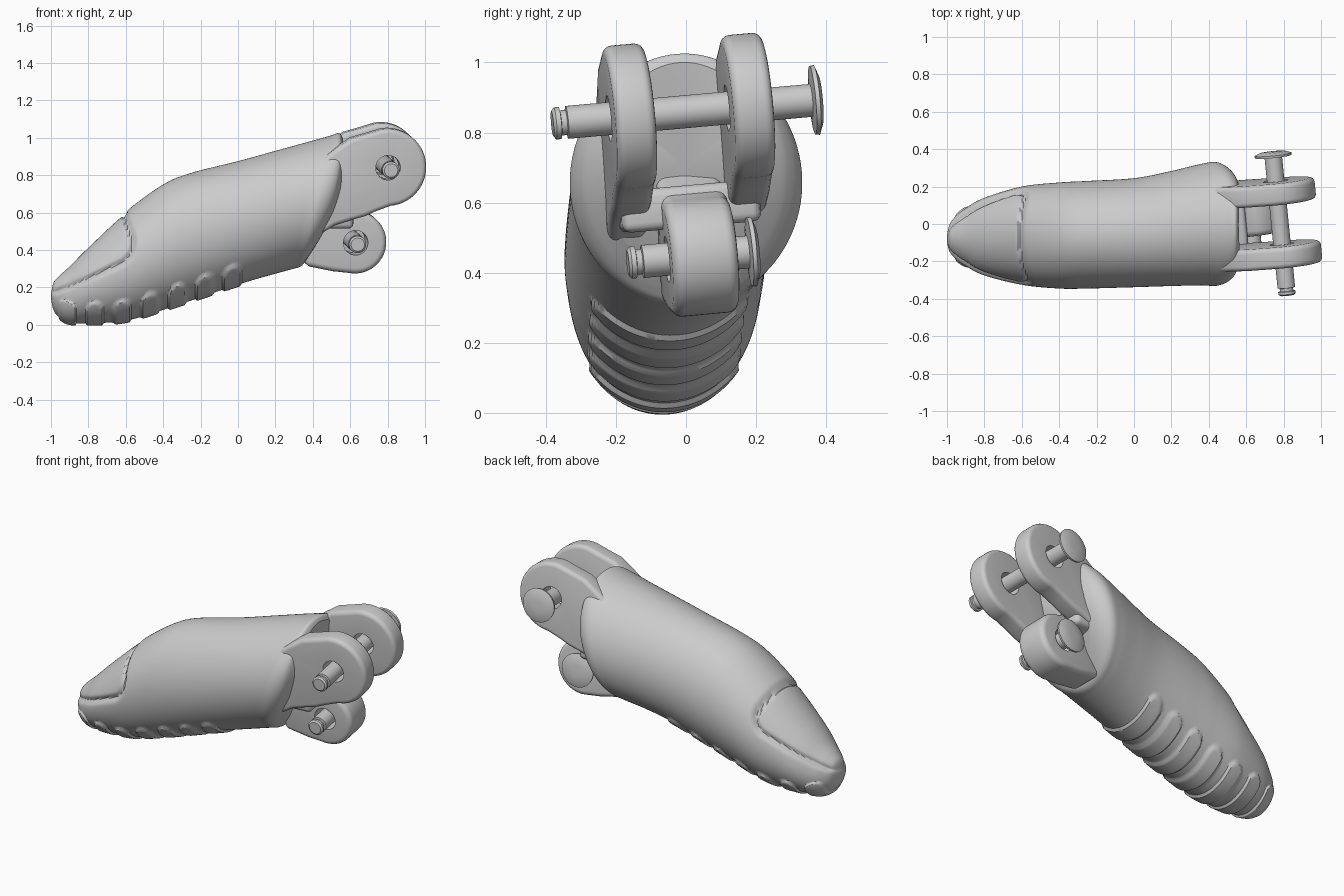
import bpy, bmesh
from math import sin, cos, pi, hypot, exp, radians
from mathutils import Vector, Matrix

cube = bpy.data.objects.get("Cube")
if cube:
    bpy.data.objects.remove(cube, do_unlink=True)

grey = bpy.data.materials.new("grey_plastic")
grey.use_nodes = True
grey.diffuse_color = (0.6, 0.6, 0.6, 1)
grey.node_tree.nodes["Principled BSDF"].inputs["Base Color"].default_value = (0.6, 0.6, 0.6, 1)

# Hinge frame: local y runs along the slightly tilted pins
axis = Vector((-0.1, 1, 0.09)).normalized()
side = axis.cross(Vector((0, 0, 1))).normalized()
up = side.cross(axis)
TILT = Matrix((side, axis, up)).transposed().to_4x4()


def make_object(name, bm, matrix=None):
    bmesh.ops.recalc_face_normals(bm, faces=bm.faces)
    mesh = bpy.data.meshes.new(name)
    bm.to_mesh(mesh)
    bm.free()
    mesh.materials.append(grey)
    obj = bpy.data.objects.new(name, mesh)
    bpy.context.collection.objects.link(obj)
    if matrix:
        obj.matrix_world = matrix
    return obj


def activate(obj):
    bpy.ops.object.select_all(action='DESELECT')
    obj.select_set(True)
    bpy.context.view_layer.objects.active = obj


def smooth(obj, angle=35):
    activate(obj)
    bpy.ops.object.shade_smooth_by_angle(angle=radians(angle))


def loft(bm, rings):
    """Join rings of points with quads and close both ends with fans."""
    loops = [[bm.verts.new(p) for p in ring] for ring in rings]
    n = len(loops[0])
    for a, b in zip(loops, loops[1:]):
        for i in range(n):
            j = (i + 1) % n
            bm.faces.new((a[i], a[j], b[j], b[i]))
    for loop in (loops[0], loops[-1]):
        hub = bm.verts.new(sum((v.co for v in loop), Vector()) / n)
        for i in range(n):
            bm.faces.new((loop[i], loop[(i + 1) % n], hub))


# Fingertip body
# each section: top x, top z, bottom x, bottom z, right y, left y, side bow
SECTIONS = [Vector(s) for s in (
    (-1, .17, -1, .14, -.1, -.06, 0),
    (-.985, .235, -.985, .075, -.15, 0, 0),
    (-.95, .275, -.95, .035, -.19, .045, 0),
    (-.9, .32, -.9, .012, -.225, .085, 0),
    (-.8, .42, -.8, .008, -.275, .14, 0),
    (-.6, .605, -.6, .022, -.325, .2, 0),
    (-.4, .75, -.4, .08, -.345, .222, 0),
    (-.25, .812, -.25, .13, -.345, .23, 0),
    (0, .875, 0, .215, -.338, .245, 0),
    (.2, .93, .17, .265, -.332, .28, 0),
    (.4, .985, .29, .298, -.328, .32, .01),
    (.49, 1.01, .335, .312, -.33, .33, .03),
    (.54, 1.025, .36, .34, -.3, .29, .055),
    (.56, 1.0, .4, .4, -.24, .23, .06),
)]
STEPS, AROUND = 20, 160


def spline(pts, steps):
    out = []
    for i in range(len(pts) - 1):
        p0, p1, p2 = pts[max(i - 1, 0)], pts[i], pts[i + 1]
        p3 = pts[min(i + 2, len(pts) - 1)]
        for k in range(steps):
            t = k / steps
            out.append(p1 + t * (p2 - p0) / 2
                       + t * t * (p0 - 2.5 * p1 + 2 * p2 - p3 / 2)
                       + t ** 3 * (1.5 * (p1 - p2) + (p3 - p0) / 2))
    return out + [pts[-1]]


def step(d, width):
    """1 inside (negative d), 0 outside, with a soft edge."""
    t = min(max(0.5 - d / width, 0), 1)
    return t * t * (3 - 2 * t)


def nail_distance(p):
    r = 0.1
    a = (0.18 + 0.5 * (p.x + 1) + 0.15 * (p.y + 0.08) - p.z) * 0.9 + r
    b = p.x + 0.56 + 0.3 * (p.z - 0.45) + r
    return hypot(max(a, 0), max(b, 0)) + min(max(a, b), 0) - r


def relief(p, bottom):
    """Nail groove and grip pads as an outward offset."""
    d = nail_distance(p)
    h = -0.02 * exp(-(d / 0.014) ** 2) - 0.008 * step(d, 0.02)
    for k in range(7):
        pad = hypot(p.x + 0.03 + 0.147 * k, max(p.z - bottom - 0.07, 0)) - 0.045
        h += 0.013 * step(pad, 0.008)
    return h


rings = []
for xt, zt, xb, zb, y0, y1, bow in spline(SECTIONS, STEPS):
    top, low = Vector((xt, 0, zt)), Vector((xb, 0, zb))
    mid = (top + low) / 2 + Vector((0, (y0 + y1) / 2, 0))
    ring = []
    for i in range(AROUND):
        c, s = cos(2 * pi * i / AROUND), sin(2 * pi * i / AROUND)
        out = (top - low) / 2 * c + Vector((0, (y1 - y0) / 2 * s, 0))
        p = mid + out + Vector((bow * s * s, 0, 0))
        p += out.normalized() * relief(p, zb) * min(1, out.length / 0.1)
        ring.append(p)
    rings.append(ring)
bm = bmesh.new()
loft(bm, rings)
smooth(make_object("fingertip_body", bm), 40)


# Hinge lugs
def cylinder(radius, length, segments=40):
    bm = bmesh.new()
    bmesh.ops.create_cone(bm, cap_ends=True, segments=segments, radius1=radius,
                          radius2=radius, depth=length,
                          matrix=Matrix.Rotation(pi / 2, 4, 'X'))
    return bm


def lug(name, centre, radius, arc, tail, offset, thickness, bevel):
    """Rounded eye with a tail running into the body, bored for the pin."""
    frame = Matrix.Translation(centre) @ TILT
    n = 40
    outline = []
    for i in range(n + 1):
        a = radians(arc[0] + (arc[1] - arc[0]) * i / n)
        outline.append((radius * cos(a), radius * sin(a)))
    outline += tail
    bm = bmesh.new()
    ends = [[bm.verts.new((x, offset + sgn * thickness / 2, z)) for x, z in outline]
            for sgn in (-1, 1)]
    for loop in ends:
        bm.faces.new(loop)
    for i in range(len(outline)):
        j = (i + 1) % len(outline)
        bm.faces.new((ends[0][i], ends[0][j], ends[1][j], ends[1][i]))
    obj = make_object(name, bm, frame)
    cutter = make_object("hole_cutter", cylinder(0.066, 1), frame)
    cutter.hide_render = True
    mod = obj.modifiers.new("rounded_rim", 'BEVEL')
    mod.width, mod.segments = bevel, 4
    mod.limit_method, mod.angle_limit = 'ANGLE', radians(50)
    cut = obj.modifiers.new("pin_hole", 'BOOLEAN')
    cut.operation, cut.solver, cut.object = 'DIFFERENCE', 'EXACT', cutter
    activate(obj)
    for m in (mod.name, cut.name):
        bpy.ops.object.modifier_apply(modifier=m)
    bpy.data.objects.remove(cutter, do_unlink=True)
    smooth(obj)


UPPER, LOWER = Vector((.78, .005, .86)), Vector((.622, .02, .445))
fork_tail = [(-.06, -.235), (-.12, -.262), (-.2, -.285), (-.28, -.31), (-.36, -.36),
             (-.36, .04), (-.28, .1), (-.2, .155), (-.12, .178)]
for label, y in (("right", -.17), ("left", .17)):
    lug(label + "_fork_lug", UPPER, .207, (100, -85), fork_tail, y, .115, .025)
lower_tail = [(-.12, -.155), (-.27, -.125), (-.25, .2), (-.16, .26), (-.08, .2)]
lug("lower_lug", LOWER, .167, (85, -100), lower_tail, .02, .19, .03)

# Web joining the fork to the lower lug
bm = bmesh.new()
bmesh.ops.create_cube(bm, size=1, matrix=Matrix.Diagonal((.2, .4, .12, 1)))
bmesh.ops.bevel(bm, geom=bm.edges[:], offset=.025, segments=3, affect='EDGES', profile=.5)
web = make_object("fork_web", bm, Matrix.Translation((.5, .005, .59)) @ TILT)
smooth(web)


# Hinge pins: flanged head on the left, grooved end on the right
def pin(name, centre, y0, y1):
    profile = [(.036, y0), (.046, y0 + .008), (.046, y0 + .022), (.036, y0 + .024),
               (.036, y0 + .04), (.047, y0 + .042), (.047, y1 - .03), (.098, y1 - .026),
               (.1, y1 - .014), (.07, y1 - .003), (.03, y1)]
    n = 40
    bm = bmesh.new()
    loft(bm, [[Vector((r * cos(2 * pi * i / n), y, r * sin(2 * pi * i / n)))
               for i in range(n)] for r, y in profile])
    smooth(make_object(name, bm, Matrix.Translation(centre) @ TILT))


pin("upper_pin", UPPER, -.39, .385)
pin("lower_pin", LOWER, -.188, .188)
